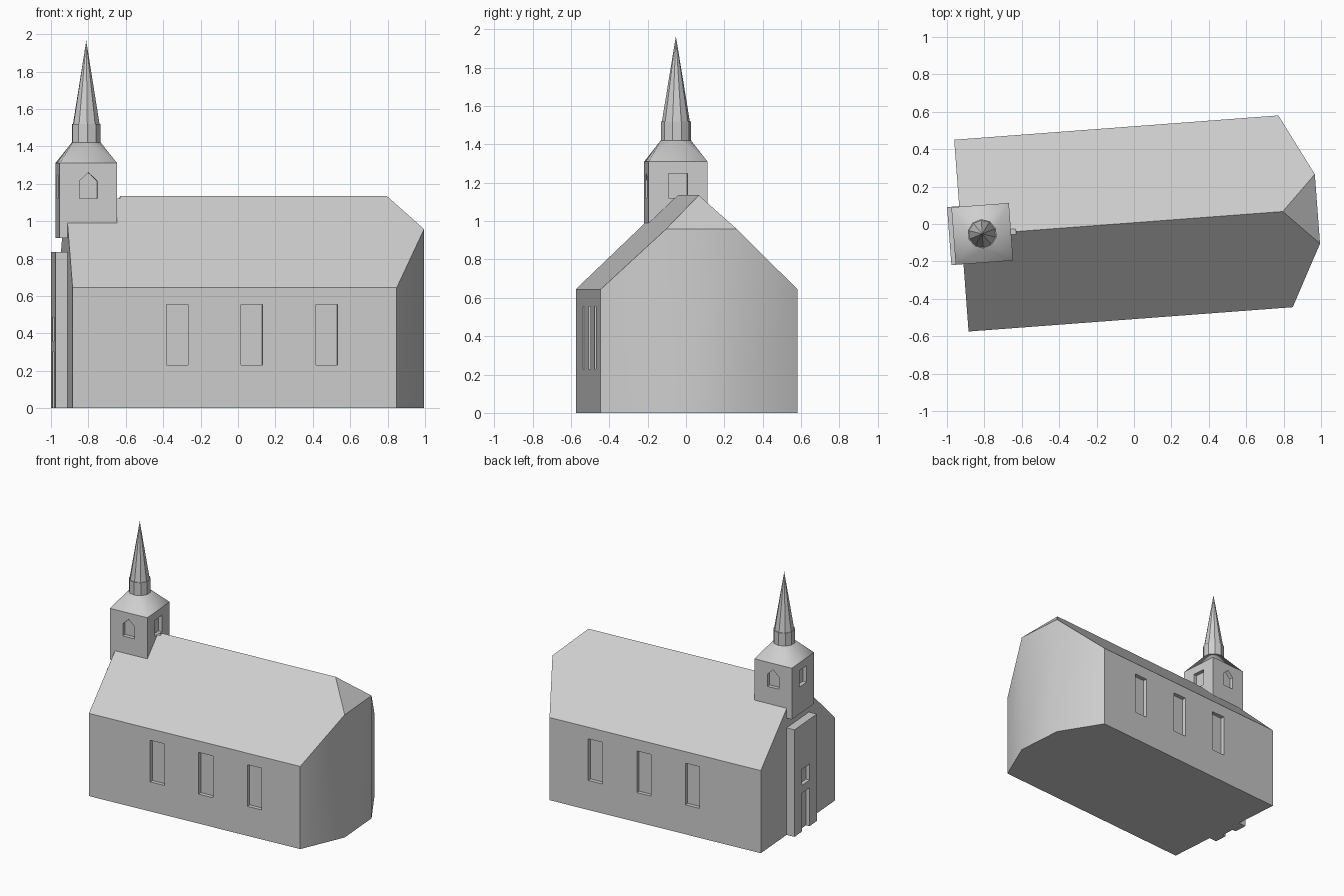
import bpy, bmesh, math
from mathutils import Matrix

if "Cube" in bpy.data.objects:
    bpy.data.objects.remove(bpy.data.objects["Cube"])

TURN = Matrix.Rotation(math.atan(0.075), 4, 'Z')   # whole church is turned a little
VC = 0.007                                         # centre line of the nave

stone = bpy.data.materials.new("plain grey stone")
stone.diffuse_color = (0.62, 0.62, 0.62, 1)
stone.use_nodes = True
stone.node_tree.nodes["Principled BSDF"].inputs["Base Color"].default_value = stone.diffuse_color


def finish(name, bm, smooth=None):
    bmesh.ops.recalc_face_normals(bm, faces=bm.faces)
    me = bpy.data.meshes.new(name)
    bm.to_mesh(me)
    bm.free()
    me.materials.append(stone)
    ob = bpy.data.objects.new(name, me)
    bpy.context.collection.objects.link(ob)
    ob.matrix_world = TURN
    if smooth:
        bpy.ops.object.select_all(action='DESELECT')
        bpy.context.view_layer.objects.active = ob
        ob.select_set(True)
        bpy.ops.object.shade_smooth_by_angle(angle=math.radians(smooth))
    return ob


def add_box(bm, x0, x1, y0, y1, z0, z1):
    m = Matrix.Translation(((x0 + x1) / 2, (y0 + y1) / 2, (z0 + z1) / 2))
    m = m @ Matrix.Diagonal((x1 - x0, y1 - y0, z1 - z0, 1))
    bmesh.ops.create_cube(bm, size=1, matrix=m)


def add_arch(bm, x0, x1, y0, y1, z0, z1, peak):
    # pointed opening, extruded along y
    prof = [(x0, z0), (x1, z0), (x1, z1), ((x0 + x1) / 2, peak), (x0, z1)]
    f = bm.faces.new([bm.verts.new((x, y0, z)) for x, z in prof])
    r = bmesh.ops.extrude_face_region(bm, geom=[f])
    for v in r['geom']:
        if isinstance(v, bmesh.types.BMVert):
            v.co.y = y1


def cut(ob, bm):
    cutter = finish(ob.name + "_cutter", bm)
    cutter.hide_render = True
    cutter.display_type = 'WIRE'
    mod = ob.modifiers.new("openings", 'BOOLEAN')
    mod.operation = 'DIFFERENCE'
    mod.solver = 'EXACT'
    mod.object = cutter


# Nave with gabled west end and three-sided east end
HALF, RIDGE, SLOPE = 0.514, 1.135, 0.49 / 0.514
plan = [(-0.925, -HALF), (0.813, -HALF), (0.984, -0.186),
        (0.984, 0.186), (0.813, HALF), (-0.925, HALF)]
bm = bmesh.new()
low = [bm.verts.new((u, v + VC, 0)) for u, v in plan]
top = [bm.verts.new((u, v + VC, RIDGE - SLOPE * abs(v))) for u, v in plan]
west = bm.verts.new((-0.925, VC, RIDGE))
east = bm.verts.new((0.798, VC, RIDGE))
bm.faces.new(low)
for i in range(5):
    bm.faces.new((low[i], low[i + 1], top[i + 1], top[i]))
bm.faces.new((low[5], low[0], top[0], west, top[5]))
bm.faces.new((top[0], top[1], top[2], east, west))
bm.faces.new((top[5], top[4], top[3], east, west))
bm.faces.new((top[2], top[3], east))
nave = finish("nave", bm, 30)

# Nave windows on both sides, plus the small ridge notch behind the tower
bm = bmesh.new()
for u in (-0.363, 0.036, 0.437):
    for s in (-1, 1):
        a, b = sorted((VC + s * (HALF - 0.03), VC + s * (HALF + 0.05)))
        add_box(bm, u - 0.058, u + 0.058, a, b, 0.23, 0.555)
add_box(bm, -0.70, -0.633, VC - 0.015, VC + 0.015, 1.118, 1.2)
cut(nave, bm)

# Entrance bay on the west wall, with door and small window
bm = bmesh.new()
add_box(bm, -0.99, -0.92, -0.146, 0.165, 0, 0.835)
porch = finish("entrance_bay", bm)
bm = bmesh.new()
add_box(bm, -1.05, -0.96, -0.045, 0.06, -0.1, 0.30)
add_box(bm, -1.05, -0.96, -0.045, 0.06, 0.36, 0.485)
cut(porch, bm)

# Belfry
CX, CY, W = -0.813, 0.008, 0.154
bm = bmesh.new()
add_box(bm, CX - W, CX + W, CY - W, CY + W, 0.91, 1.31)
belfry = finish("belfry", bm)
bm = bmesh.new()
D = 0.03
for s in (-1, 1):
    a, b = sorted((s * (W - D), s * (W + 0.05)))
    add_arch(bm, CX - 0.048, CX + 0.048, CY + a, CY + b, 1.12, 1.215, 1.26)
    add_box(bm, CX + a, CX + b, CY - 0.05, CY + 0.05, 1.12, 1.248)
cut(belfry, bm)


def ring(bm, r, z, n=10):
    return [bm.verts.new((CX + r * math.cos(math.tau * (k + 0.5) / n),
                          CY + r * math.sin(math.tau * (k + 0.5) / n), z)) for k in range(n)]


# Belfry roof: square eaves drawn in to a ten-sided neck
bm = bmesh.new()
for sx in (-1, 1):
    for sy in (-1, 1):
        bm.verts.new((CX + sx * W, CY + sy * W, 1.31))
ring(bm, 0.08, 1.42)
bmesh.ops.convex_hull(bm, input=bm.verts[:])
finish("belfry_roof", bm, 45)

# Ten-sided neck and spire
bm = bmesh.new()
rings = [ring(bm, 0.079, 1.415), ring(bm, 0.079, 1.52), ring(bm, 0.073, 1.52)]
tip = bm.verts.new((CX, CY, 1.965))
bm.faces.new(rings[0])
for k in range(10):
    j = (k + 1) % 10
    for a, b in zip(rings, rings[1:]):
        bm.faces.new((a[k], a[j], b[j], b[k]))
    bm.faces.new((rings[2][k], rings[2][j], tip))
finish("spire", bm)
